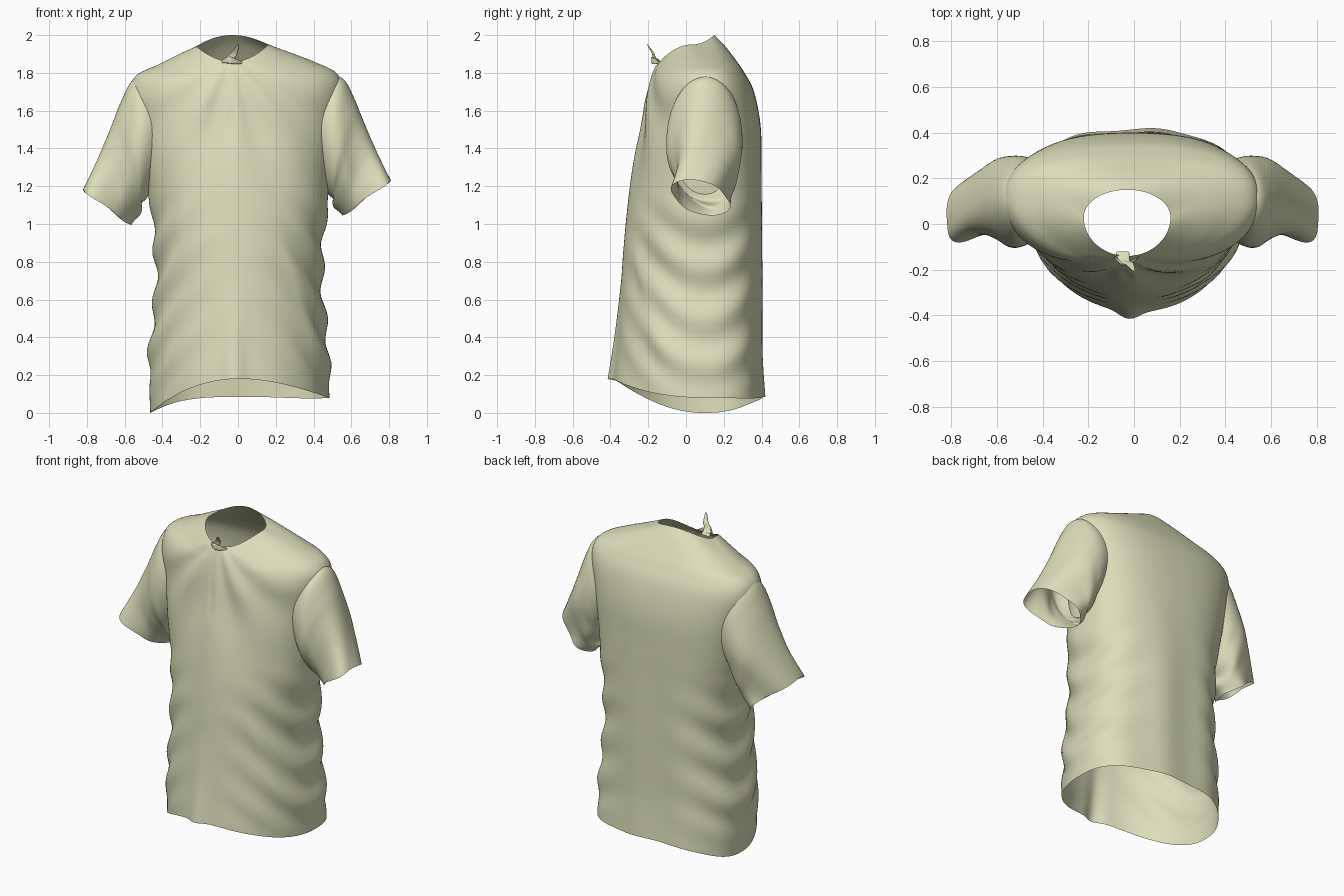
import bpy, bmesh
from math import sin, cos, pi, exp, atan2, hypot, radians
from mathutils import Vector

if "Cube" in bpy.data.objects:
    bpy.data.objects.remove(bpy.data.objects["Cube"])

cloth = bpy.data.materials.new("pale khaki cloth")
cloth.diffuse_color = (0.72, 0.73, 0.49, 1)
cloth.use_nodes = True
cloth.node_tree.nodes["Principled BSDF"].inputs["Base Color"].default_value = cloth.diffuse_color


def sample(rows, steps):
    """Smooth curve through rows of numbers."""
    out = []
    for i in range(len(rows) - 1):
        a, b, c, d = (rows[min(max(k, 0), len(rows) - 1)] for k in range(i - 1, i + 3))
        for j in range(steps):
            t = j / steps
            out.append([q + .5 * t * (r - p + t * (2*p - 5*q + 4*r - s + t * (3*(q - r) + s - p)))
                        for p, q, r, s in zip(a, b, c, d)])
    return out + [list(rows[-1])]


def loft(name, rings, closed=True, drop=None):
    """Skin a list of point rings; drop(face centre) removes faces."""
    bm = bmesh.new()
    vs = [[bm.verts.new(p) for p in r] for r in rings]
    n = len(vs[0])
    for a, b in zip(vs, vs[1:]):
        for i in range(n if closed else n - 1):
            j = (i + 1) % n
            bm.faces.new((a[i], a[j], b[j], b[i]))
    if drop:
        dead = [f for f in bm.faces if drop(f.calc_center_median())]
        bmesh.ops.delete(bm, geom=dead, context='FACES')
    me = bpy.data.meshes.new(name)
    bm.to_mesh(me)
    bm.free()
    me.materials.append(cloth)
    me.shade_smooth()
    ob = bpy.data.objects.new(name, me)
    bpy.context.collection.objects.link(ob)
    return ob


def clamp(v):
    return max(0.0, min(1.0, v))


def bump(v, c, w):
    return exp(-((v - c) / w) ** 2)


# Torso profile: x left, x right, z left, z right, y front, z front, y back, z back, y side
torso = [
    (-.465, .485, .00, .08, -.385, .18, .415, .085, .09),
    (-.47, .48, .30, .33, -.365, .38, .40, .33, .08),
    (-.44, .45, .62, .64, -.345, .66, .40, .64, .07),
    (-.44, .45, .86, .86, -.33, .88, .40, .87, .07),
    (-.465, .475, 1.10, 1.10, -.305, 1.10, .40, 1.10, .07),
    (-.50, .49, 1.30, 1.30, -.275, 1.30, .40, 1.30, .08),
    (-.54, .52, 1.52, 1.53, -.235, 1.50, .395, 1.52, .09),
    (-.57, .55, 1.69, 1.71, -.21, 1.66, .36, 1.70, .10),
    (-.54, .52, 1.785, 1.80, -.19, 1.75, .31, 1.80, .10),
    (-.42, .40, 1.845, 1.86, -.175, 1.80, .255, 1.88, .09),
    (-.31, .27, 1.90, 1.91, -.16, 1.835, .20, 1.95, .07),
    (-.22, .16, 1.94, 1.95, -.14, 1.86, .15, 2.00, .03)]


def folds(x, y, z, c, s):
    """Outward push of the drapery."""
    front, back = max(0, -s), max(0, s)
    top = clamp((1.88 - z) / .25)
    d = .045 * front * bump(x, -.02, .055) * clamp(1 - z / .75) ** 1.3
    # creases fanning out from the collar
    r, phi = hypot(x + .04, 1.9 - z), atan2(x + .04, 1.9 - z)
    d += .010 * front * sin(phi * 11 + 1) * clamp(r / .12) * clamp((1.0 - r) / .5)
    # front placket overlap
    if 1.42 < z:
        d -= .016 * front * bump(x, -.045 + (1.88 - z) * .04, .016) * clamp((z - 1.42) / .15)
    # sagging folds on both flanks
    d += .014 * c * c * sin(24 * (z - 2.2 * (y - .1) ** 2) + (2 if c > 0 else 0)) \
        * clamp((z - .08) / .2) * clamp((1.2 - z) / .3)
    # long diagonal folds on the front
    d += .014 * front * bump(x, -.42 + (z - .55) * .22, .035) * bump(z, .7, .4)
    d += .016 * front * bump(x, .44 - (z - .3) * .32, .035) * bump(z, .5, .3)
    # shallow vertical waves on the back
    d += .006 * back * sin(x * 18) * clamp((1.3 - z) / .6)
    return d * top


rings = []
rows = sample(torso, 9)
for k, (xl, xr, zl, zr, yf, zf, yb, zb, ys) in enumerate(rows):
    ring = []
    neck = clamp((k / (len(rows) - 1) - .75) * 4)
    for i in range(176):
        a = 2 * pi * i / 176
        c, s = cos(a), sin(a)
        e = 1 if s < 0 else .78 + .22 * neck          # flatter back
        mid = (xl + xr) / 2
        x = mid + (xr - xl) / 2 * abs(c) ** e * (1 if c > 0 else -1)
        y = ys + (abs(s) ** e) * ((yb - ys) if s > 0 else (yf - ys))
        h = (1 + c) / 2
        side = zl * (1 - h) + zr * h
        z = side * c * c + (zb if s > 0 else zf) * s * s
        d = folds(x, y, z, c, s)
        ring.append((x + c * d, y + s * d, z))
    rings.append(ring)
loft("shirt_body", rings,
     drop=lambda p: abs(p.x) > .42 and ((p.y - .1) / .13) ** 2 + ((p.z - 1.5) / .2) ** 2 < 1)

# Sleeve rings: top x, top z, bottom x, bottom z, y front, y back, y lean
sleeve = [
    (.49, 1.79, .45, 1.25, -.06, .28, .0),
    (.56, 1.765, .465, 1.20, -.095, .295, .0),
    (.615, 1.66, .485, 1.15, -.10, .295, .0),
    (.665, 1.54, .505, 1.11, -.075, .285, -.01),
    (.735, 1.39, .53, 1.075, -.05, .25, -.03),
    (.815, 1.235, .56, 1.045, -.065, .22, -.06)]
for side, name in ((1, "right_sleeve"), (-1, "left_sleeve")):
    rings = []
    rows = sample(sleeve, 7)
    for k, (tx, tz, bx, bz, yf, yb, lean) in enumerate(rows):
        t = k / (len(rows) - 1)
        ring = []
        for i in range(72):
            a = 2 * pi * i / 72
            c, s = cos(a), sin(a)
            w = .012 * sin(t * 15 + a * 2) * max(0, -c) * sin(pi * t) + .008 * sin(4 * a + 5 * t) * t
            x = (tx + bx) / 2 + (tx - bx) / 2 * c - .05 * s * s * (1 - t) ** 2 + w
            z = (tz + bz) / 2 + (tz - bz) / 2 * c
            y = (yf + yb) / 2 + ((yb - yf) / 2 + w) * s + lean * c
            if side < 0:
                x, z = -x - .012 * t, z - .05 * t
            ring.append((x, y, z))
        rings.append(ring)
    loft(name, rings)

# Gathered cloth tab at the front of the collar
tabs = {"collar_tab": [(-.05, -.13, 1.85, .030), (-.04, -.165, 1.875, .024),
                       (-.02, -.175, 1.905, .018), (.0, -.205, 1.95, .006)],
        "collar_gather": [(-.085, -.145, 1.862, .012), (-.05, -.175, 1.868, .022),
                          (-.02, -.17, 1.862, .020), (.02, -.145, 1.855, .008)]}
for name, path in tabs.items():
    rings = []
    for x, y, z, r in sample(path, 5):
        up = name == "collar_gather"
        rings.append([(x + (0 if up else r * cos(a)), y + r * .5 * sin(a) * (1 + .4 * cos(2 * a)),
                       z + (r * cos(a) * .8 if up else 0))
                      for a in (2 * pi * i / 14 for i in range(14))])
    loft(name, rings)
